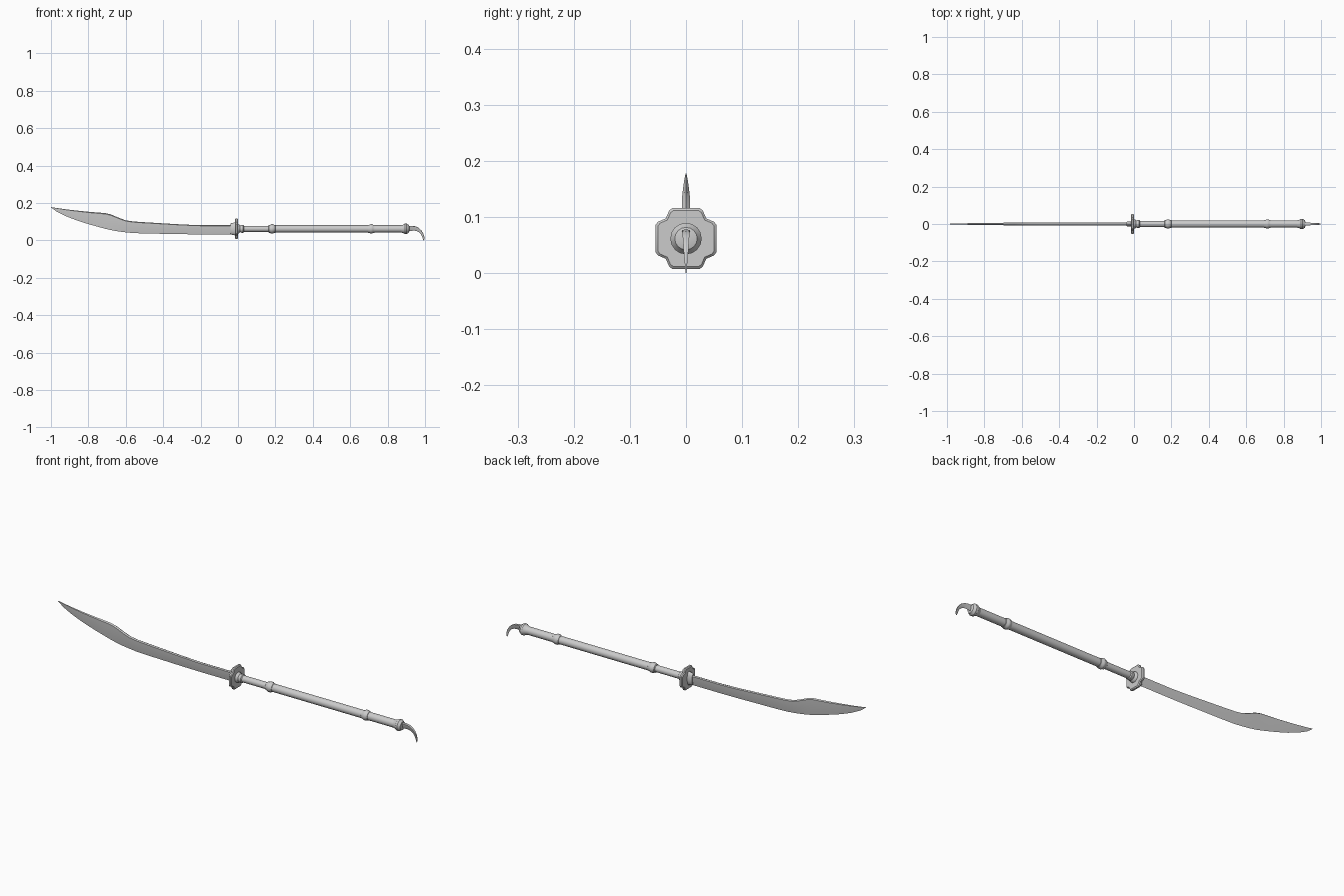
import bpy, bmesh
from math import sin, cos, pi, radians

if "Cube" in bpy.data.objects:
    bpy.data.objects.remove(bpy.data.objects["Cube"])

AXIS = 0.0615  # height of the handle's centre line


def finish(name, rings, angle=35):
    """Skin a list of equal-length vertex rings into a closed mesh."""
    bm = bmesh.new()
    loops = [[bm.verts.new(p) for p in r] for r in rings]
    n = len(loops[0])
    for a, b in zip(loops, loops[1:]):
        for i in range(n):
            j = (i + 1) % n
            bm.faces.new((a[i], a[j], b[j], b[i]))
    bm.faces.new(loops[0])
    bm.faces.new(loops[-1][::-1])
    bmesh.ops.remove_doubles(bm, verts=bm.verts, dist=1e-5)
    bmesh.ops.recalc_face_normals(bm, faces=bm.faces)
    me = bpy.data.meshes.new(name)
    bm.to_mesh(me)
    bm.free()
    ob = bpy.data.objects.new(name, me)
    bpy.context.collection.objects.link(ob)
    bpy.context.view_layer.objects.active = ob
    ob.select_set(True)
    bpy.ops.object.shade_smooth_by_angle(angle=radians(angle))
    ob.select_set(False)
    return ob


def lathe(name, profile, n=16, flat=1.0):
    """Turn (x, radius) pairs around the handle axis; flat squashes y."""
    return finish(name, [[(x, flat * r * cos(2 * pi * i / n),
                           AXIS + r * sin(2 * pi * i / n)) for i in range(n)]
                         for x, r in profile])


def blade_ring(top, edge, t):
    """Cross-section with a thick spine (top) and a sharp edge."""
    def mix(f, y):
        return (top[0] + (edge[0] - top[0]) * f, y, top[1] + (edge[1] - top[1]) * f)
    return [mix(0, 0), mix(.06, t), mix(.5, t * .75), mix(1, 0),
            mix(.5, -t * .75), mix(.06, -t)]


# curved blade: x, spine height, edge height, half thickness
blade = [(-.01, .081, .032, .007), (-.2, .081, .032, .007), (-.3, .085, .033, .007),
         (-.4, .091, .035, .007), (-.5, .097, .037, .007), (-.56, .101, .039, .007),
         (-.6, .107, .043, .007), (-.64, .122, .048, .007), (-.68, .139, .055, .007),
         (-.71, .146, .062, .0065), (-.75, .149, .073, .006), (-.8, .153, .087, .0055),
         (-.86, .159, .106, .0045), (-.92, .166, .129, .0035), (-.97, .173, .154, .002),
         (-.999, .178, .176, .0005)]
finish("blade", [blade_ring((x, a), (x, b), t) for x, a, b, t in blade], 25)

# flattened socket holding the blade
lathe("blade_socket", [(-.04, .026), (-.036, .031), (-.022, .033), (-.012, .036)], flat=.4)

# four-lobed guard plate with bevelled rims
quarter = [(.0545, .024), (.050, .030), (.043, .033), (.036, .036),
           (.033, .043), (.030, .050), (.024, .0545)]
outline = []
for c, s in ((1, 0), (0, 1), (-1, 0), (0, -1)):
    outline += [(c * y - s * z, s * y + c * z) for y, z in quarter]
finish("guard", [[(x, y * k, AXIS + z * k) for y, z in outline]
                 for x, k in ((-.016, .92), (-.012, 1), (-.004, 1), (0, .92))])

# shaft with a slimmer neck near the guard
lathe("neck", [(-.005, .0165), (.19, .0165)])
lathe("grip", [(.18, .0195), (.90, .0195)])

# collars along the shaft
lathe("guard_collar", [(-.002, .026), (.006, .024), (.012, .018), (.018, .021),
                       (.028, .021), (.032, .016)])
for name, x in (("front_collar", .182), ("rear_collar", .713)):
    lathe(name, [(x - .02, .017), (x - .017, .021), (x - .010, .0215), (x - .005, .025),
                 (x + .005, .025), (x + .010, .0215), (x + .017, .021), (x + .02, .017)])

# flared end cap
lathe("end_cap", [(.872, .0195), (.885, .023), (.892, .028), (.902, .028),
                  (.909, .023), (.914, .020), (.916, .012)])

# hooked claw: outer point, inner point, half thickness
claw = [((.905, .077), (.905, .048), .007), ((.930, .078), (.927, .051), .007),
        ((.950, .075), (.943, .052), .0065), ((.966, .067), (.957, .049), .006),
        ((.980, .054), (.970, .042), .005), ((.990, .038), (.979, .031), .004),
        ((.996, .021), (.985, .017), .0025), ((.997, .008), (.989, .006), .0015),
        ((.993, .000), (.992, .000), .0004)]
finish("claw", [blade_ring(o, i, t) for o, i, t in claw])
